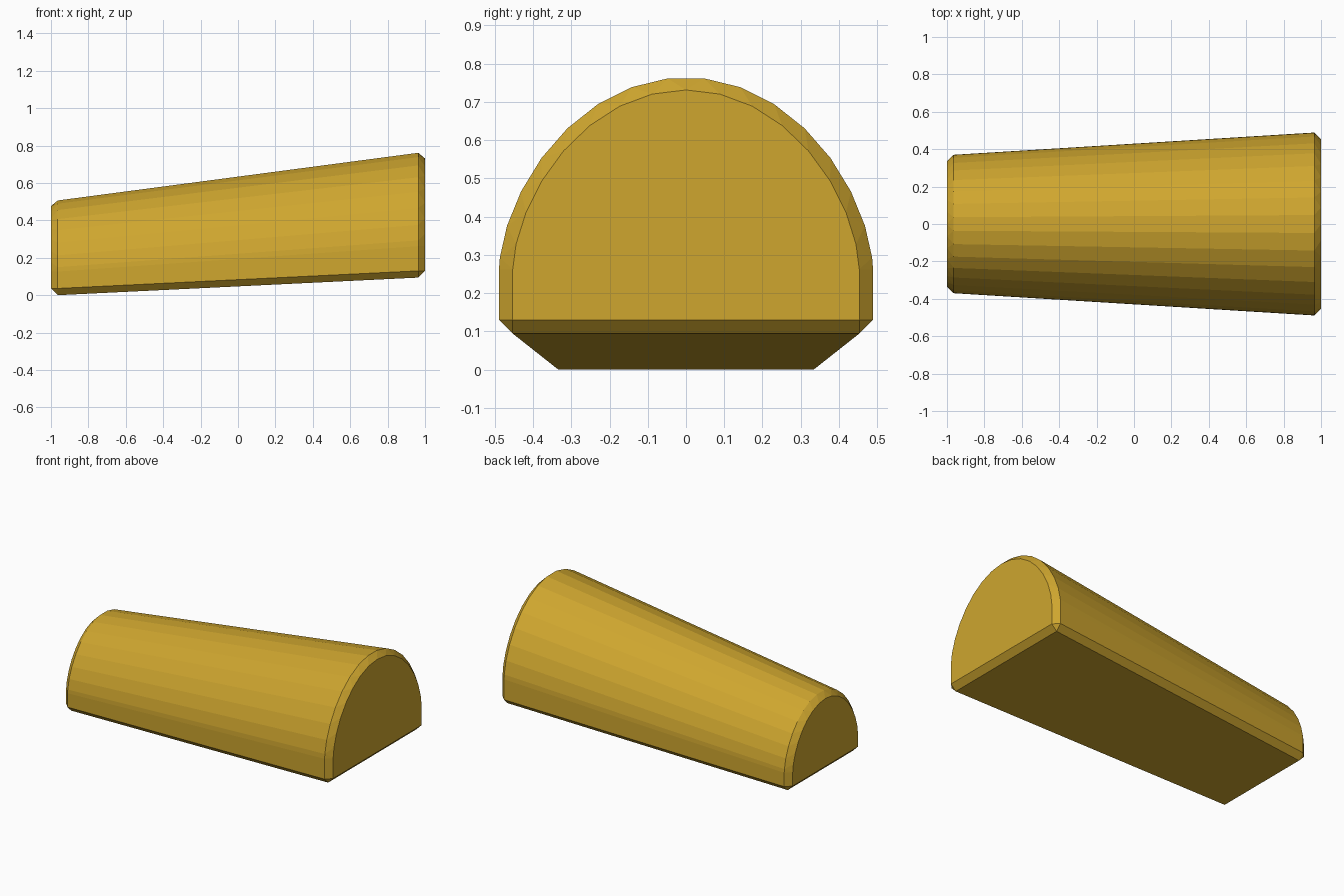
import bpy, bmesh, math

if "Cube" in bpy.data.objects:
    bpy.data.objects.remove(bpy.data.objects["Cube"])

CHAMFER = 0.036
STEPS = 16      # facets over the arched top


def arch(x, half_width, spring, rise, angles):
    """Points of a slightly pointed round arch in the plane at x."""
    return [(x, half_width * math.sin(a),
             spring + rise * max(math.cos(a), 0) ** 1.2) for a in angles]


def chamfered_end(side, half_width, bottom, spring, top):
    """Outer ring and inset cap ring of one end."""
    step = math.pi / STEPS
    xo = side * (1 - CHAMFER)
    rise = top - spring
    pts = arch(xo, half_width, spring, rise * 1.004,
               [(i + 0.5) * step - math.pi / 2 for i in range(STEPS)])
    pts += arch(side, half_width - CHAMFER, spring, rise - CHAMFER + 0.005,
                [i * step - math.pi / 2 for i in range(STEPS + 1)])
    for s in (-1, 1):
        pts += [(xo, s * half_width, spring),
                (xo, s * half_width, bottom + CHAMFER),
                (xo, s * (half_width - CHAMFER), bottom),
                (side, s * (half_width - CHAMFER), bottom + CHAMFER)]
    return pts


# tapered D-shaped body, skinned between the two chamfered ends
bm = bmesh.new()
for p in (chamfered_end(-1, 0.37, 0.0, 0.126, 0.507)
          + chamfered_end(1, 0.489, 0.094, 0.262, 0.762)):
    bm.verts.new(p)
bmesh.ops.remove_doubles(bm, verts=bm.verts, dist=0.0005)
bmesh.ops.convex_hull(bm, input=bm.verts)
unused = [v for v in bm.verts if not v.link_faces]
bmesh.ops.delete(bm, geom=unused, context='VERTS')
bmesh.ops.dissolve_limit(bm, angle_limit=math.radians(0.5),
                         verts=bm.verts, edges=bm.edges)
bmesh.ops.recalc_face_normals(bm, faces=bm.faces)
mesh = bpy.data.meshes.new("tapered_body")
bm.to_mesh(mesh)
bm.free()
body = bpy.data.objects.new("tapered_body", mesh)
bpy.context.collection.objects.link(body)

# golden yellow
gold = bpy.data.materials.new("golden_yellow")
gold.diffuse_color = (0.62, 0.38, 0.028, 1)
gold.use_nodes = True
gold.node_tree.nodes["Principled BSDF"].inputs["Base Color"].default_value = gold.diffuse_color
mesh.materials.append(gold)
